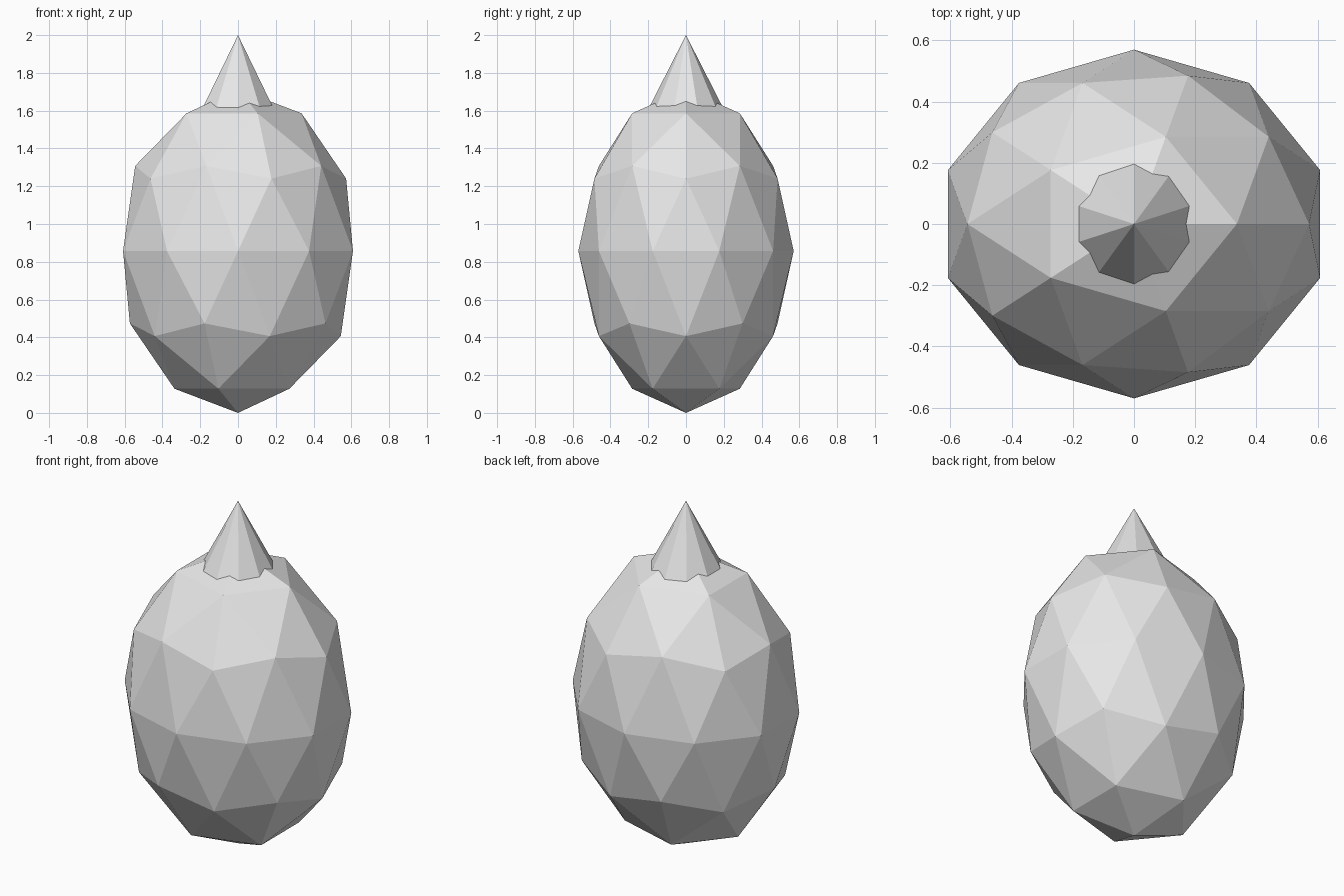
import bpy

cube = bpy.data.objects.get("Cube")
if cube:
    bpy.data.objects.remove(cube, do_unlink=True)

# One plain material shared by both parts
grey = bpy.data.materials.new("light_grey")
grey.use_nodes = True
colour = (0.8, 0.8, 0.8, 1)
grey.diffuse_color = colour
grey.node_tree.nodes["Principled BSDF"].inputs["Base Color"].default_value = colour


def finish(name):
    obj = bpy.context.object
    obj.name = name
    obj.data.materials.append(grey)
    bpy.ops.object.transform_apply(location=False, rotation=False, scale=True)
    bpy.ops.object.shade_flat()
    return obj


# Faceted egg-shaped body, a stretched icosphere
HALF_HEIGHT = 0.857
bpy.ops.mesh.primitive_ico_sphere_add(subdivisions=2, radius=1, location=(0, 0, HALF_HEIGHT))
bpy.context.object.scale = (0.64, 0.57, HALF_HEIGHT)
finish("body")

# Ten-sided pointed tip, sunk into the top of the body
TIP, BASE = 2.0, 1.5
depth = TIP - BASE
bpy.ops.mesh.primitive_cone_add(vertices=10, radius1=depth * 0.51, radius2=0,
                                depth=depth, location=(0, 0, BASE + depth / 2))
finish("pointed_tip")
